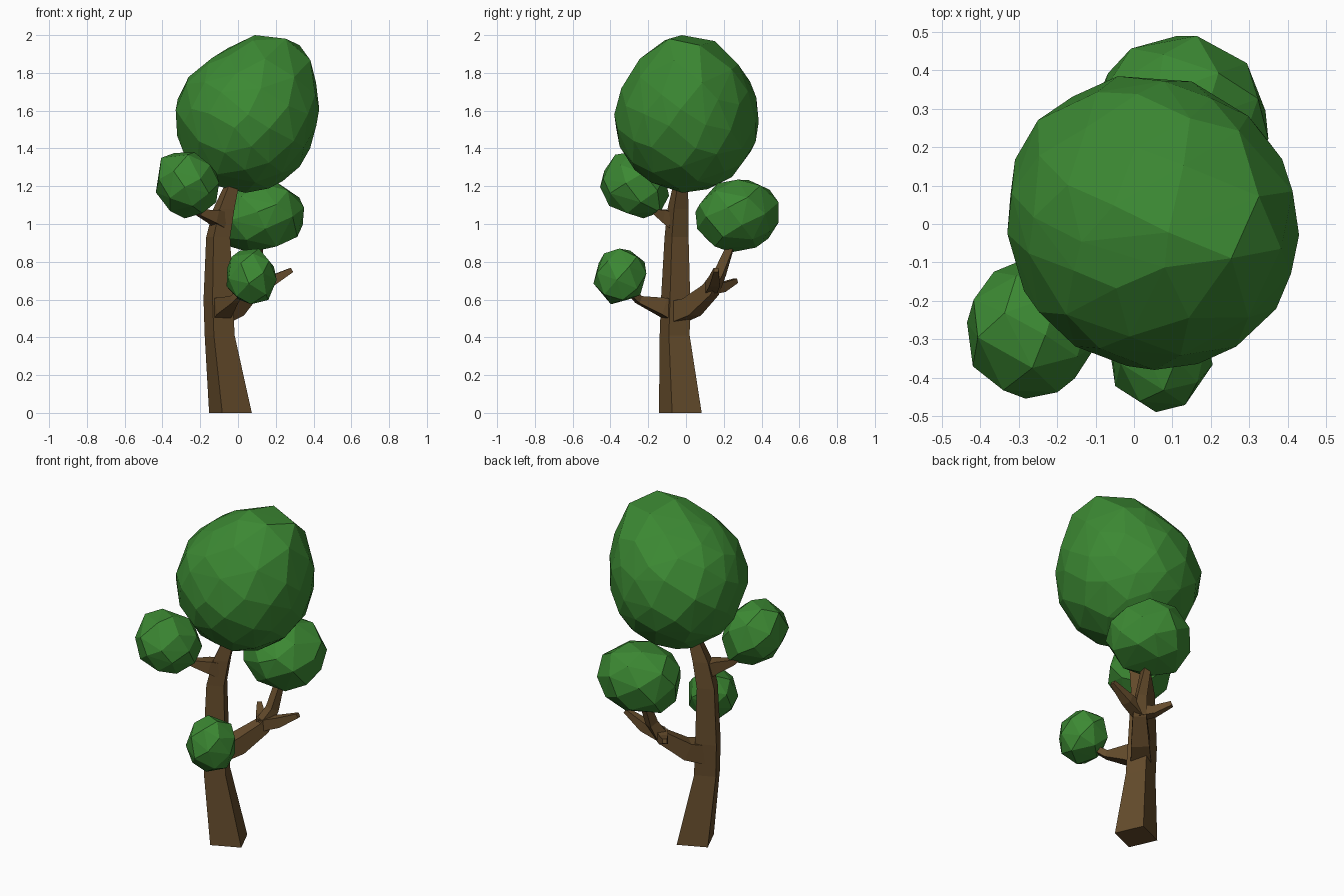
import bpy, bmesh, math, random
from mathutils import Vector

if "Cube" in bpy.data.objects:
    bpy.data.objects.remove(bpy.data.objects["Cube"])

random.seed(4)


def material(name, rgb):
    m = bpy.data.materials.new(name)
    m.diffuse_color = (*rgb, 1)
    m.use_nodes = True
    m.node_tree.nodes["Principled BSDF"].inputs["Base Color"].default_value = m.diffuse_color
    return m


BARK = material("bark", (0.13, 0.072, 0.025))
LEAF = material("leaves", (0.045, 0.25, 0.033))


def finish(bm, name, mat):
    bmesh.ops.recalc_face_normals(bm, faces=bm.faces[:])
    me = bpy.data.meshes.new(name)
    bm.to_mesh(me)
    bm.free()
    me.materials.append(mat)
    ob = bpy.data.objects.new(name, me)
    bpy.context.collection.objects.link(ob)
    return ob


def limb(name, path, turn=0.0, upright=False):
    """Four-sided tapered tube through (x, y, z, radius) points."""
    bm = bmesh.new()
    pts = [Vector(p[:3]) for p in path]
    rings = []
    for i, p in enumerate(pts):
        d = (pts[min(i + 1, len(pts) - 1)] - pts[max(i - 1, 0)]).normalized()
        if upright:
            u, v = Vector((1, 0, 0)), Vector((0, 1, 0))
        else:
            u = d.cross(Vector((0, 0, 1))).normalized()
            v = u.cross(d)
        ring = []
        for k in range(4):
            a = turn + k * math.pi / 2
            ring.append(bm.verts.new(p + path[i][3] * (u * math.cos(a) + v * math.sin(a))))
        rings.append(ring)
    for a, b in zip(rings, rings[1:]):
        for k in range(4):
            bm.faces.new((a[k], a[(k + 1) % 4], b[(k + 1) % 4], b[k]))
    bm.faces.new(rings[0])
    bm.faces.new(rings[-1])
    return finish(bm, name, BARK)


def foliage(name, n, lo, hi, bumps=(), jitter=0.08):
    """Faceted clump: hull of scattered sphere points, fitted to a box."""
    pts = []
    for i in range(n):
        z = 1 - 2 * (i + 0.5) / n
        a = i * 2.39996
        r = math.sqrt(1 - z * z)
        p = Vector((r * math.cos(a), r * math.sin(a), z))
        p += Vector([random.uniform(-jitter, jitter) for _ in range(3)])
        p.normalize()
        s = 1
        for d, amount in bumps:
            s += amount * max(0, p.dot(Vector(d).normalized())) ** 5
        pts.append(p * s)
    for k in range(3):
        a, b = min(p[k] for p in pts), max(p[k] for p in pts)
        for p in pts:
            p[k] = lo[k] + (p[k] - a) / (b - a) * (hi[k] - lo[k])
    bm = bmesh.new()
    for p in pts:
        bm.verts.new(p)
    bmesh.ops.convex_hull(bm, input=bm.verts[:])
    bmesh.ops.delete(bm, geom=[v for v in bm.verts if not v.link_faces], context='VERTS')
    return finish(bm, name, LEAF)


# Trunk
limb("trunk", [(-0.04, -0.03, 0, 0.121), (-0.097, -0.06, 0.41, 0.085),
               (-0.105, -0.055, 0.6, 0.083), (-0.105, -0.05, 0.93, 0.068),
               (-0.075, -0.042, 1.08, 0.06), (-0.035, -0.03, 1.2, 0.042),
               (0.0, -0.02, 1.32, 0.03)], math.radians(-21), True)

# Front branch, flaring into the trunk
limb("front_branch", [(-0.1, -0.06, 0.53, 0.07), (-0.075, -0.13, 0.565, 0.065),
                      (-0.02, -0.25, 0.6, 0.028), (0.06, -0.34, 0.68, 0.018)], math.pi / 4)

# Left branch high on the trunk
limb("left_branch", [(-0.09, -0.05, 1.02, 0.06), (-0.13, -0.09, 1.04, 0.05),
                     (-0.2, -0.145, 1.06, 0.026), (-0.27, -0.22, 1.14, 0.018)], math.pi / 4)

# Back branch with its three twigs
limb("back_branch", [(-0.1, -0.06, 0.53, 0.08), (-0.02, 0.03, 0.56, 0.07),
                     (0.07, 0.13, 0.65, 0.052), (0.1, 0.18, 0.74, 0.037),
                     (0.11, 0.23, 0.87, 0.028), (0.11, 0.25, 0.98, 0.022)], math.pi / 4)
limb("right_twig", [(0.07, 0.13, 0.66, 0.045), (0.17, 0.15, 0.695, 0.04),
                    (0.285, 0.16, 0.757, 0.018)], math.pi / 4)
limb("rear_twig", [(0.07, 0.13, 0.66, 0.045), (0.015, 0.19, 0.665, 0.035),
                   (-0.045, 0.265, 0.7, 0.018)], math.pi / 4)

# Leaf clumps
foliage("crown", 84, (-0.33, -0.38, 1.165), (0.43, 0.385, 2.0),
        [((0.45, 0, 0.9), 0.2), ((0.75, 0, 0.75), 0.1), ((-0.3, 0, 0.95), -0.06),
         ((-0.75, 0.65, 0.1), 0.05), ((0.65, -0.65, 0), 0.06)])
foliage("back_clump", 34, (-0.12, 0.05, 0.85), (0.35, 0.49, 1.235),
        [((0.3, 0.7, 0.7), 0.12), ((0.6, -0.5, -0.6), 0.12), ((-0.6, 0, -0.8), 0.12),
         ((-0.6, 0, 0.8), 0.08), ((0.7, -0.3, 0.6), 0.1)])
foliage("left_clump", 28, (-0.435, -0.455, 1.03), (-0.1, -0.09, 1.38),
        [((-0.5, -0.3, 0.8), 0.2), ((0.3, 0.6, -0.7), 0.25)])
foliage("front_clump", 24, (-0.06, -0.49, 0.575), (0.205, -0.21, 0.87),
        [((0, -0.7, -0.7), 0.1), ((0.6, 0, -0.7), 0.1), ((0, 0.6, 0.7), 0.08)])
